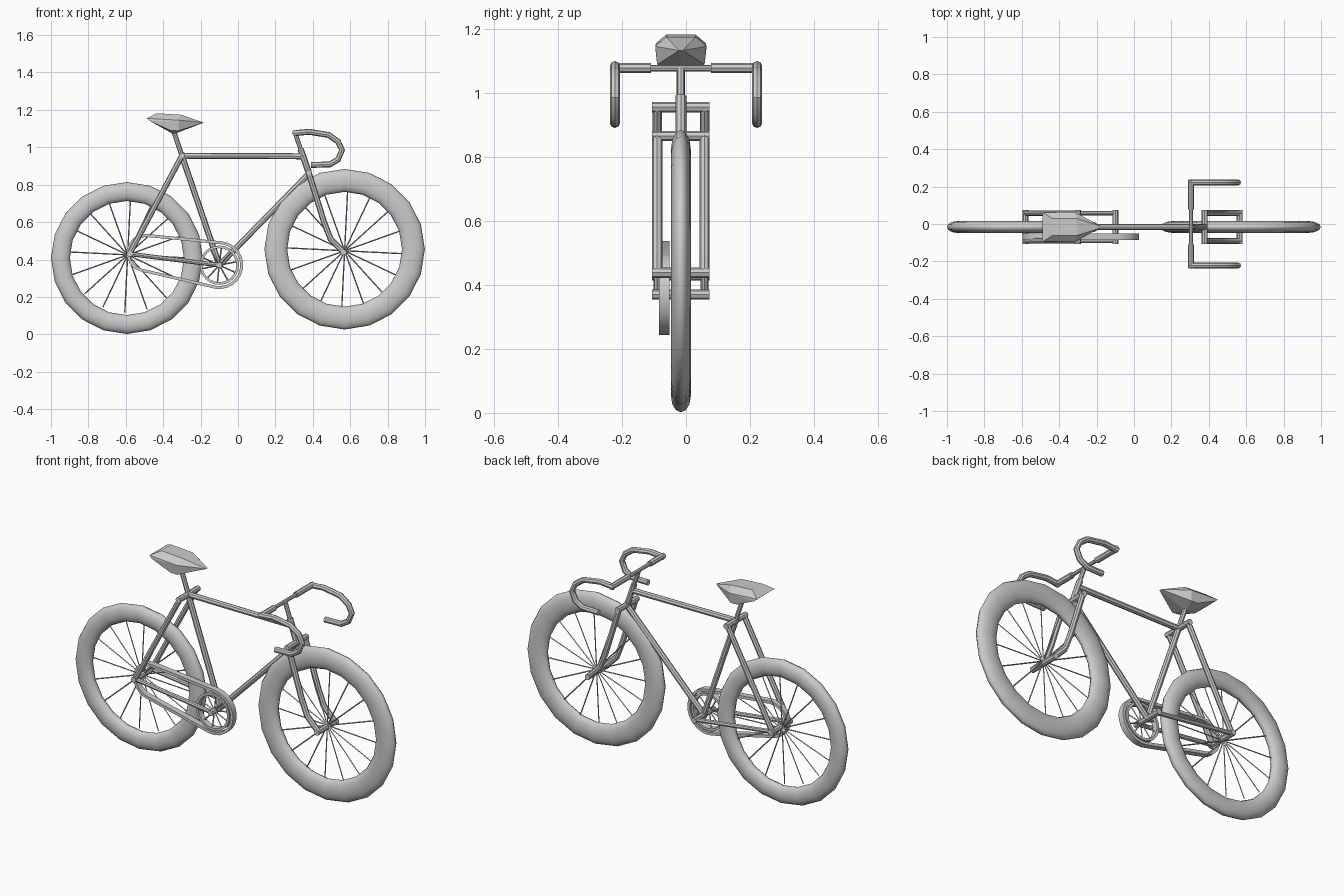
import bpy, bmesh, math
from mathutils import Vector

if "Cube" in bpy.data.objects:
    bpy.data.objects.remove(bpy.data.objects["Cube"])

CY = -0.016                      # centre plane of the frame
REAR, FRONT = (-0.594, 0.408), (0.57, 0.455)
BB, SEAT_LUG = (-0.10, 0.37), (-0.30, 0.955)
R_AXLE, F_AXLE, CROWN = (-0.58, 0.43), (0.565, 0.438), (0.378, 0.865)
SIDES = (("right", CY - 0.074), ("left", CY + 0.074))


def smooth(ob, angle=40):
    bpy.ops.object.select_all(action='DESELECT')
    ob.select_set(True)
    bpy.context.view_layer.objects.active = ob
    bpy.ops.object.shade_smooth_by_angle(angle=math.radians(angle))


def mesh_object(name, bm):
    bmesh.ops.recalc_face_normals(bm, faces=bm.faces)
    me = bpy.data.meshes.new(name)
    bm.to_mesh(me)
    bm.free()
    ob = bpy.data.objects.new(name, me)
    bpy.context.collection.objects.link(ob)
    return ob


def tube(name, paths, r, res=2):
    """Round tubes along one or more 3D point paths."""
    cu = bpy.data.curves.new(name, 'CURVE')
    cu.dimensions = '3D'
    cu.bevel_depth, cu.bevel_resolution, cu.use_fill_caps = r, res, True
    for pts in paths:
        sp = cu.splines.new('POLY')
        sp.points.add(len(pts) - 1)
        for p, co in zip(sp.points, pts):
            p.co = (*co, 1)
    ob = bpy.data.objects.new(name, cu)
    bpy.context.collection.objects.link(ob)
    bpy.ops.object.select_all(action='DESELECT')
    ob.select_set(True)
    bpy.context.view_layer.objects.active = ob
    bpy.ops.object.convert(target='MESH')
    smooth(bpy.context.object)


def at(y, *pts):
    return [(x, y, z) for x, z in pts]


def across(name, p, r=0.016, half=0.09):
    tube(name, [[(p[0], CY - half, p[1]), (p[0], CY + half, p[1])]], r)


def spokes(name, c, r0, r1, n, rad, y, phase=0):
    paths = []
    for i in range(n):
        a = phase + math.tau * i / n
        d = (math.cos(a), math.sin(a))
        paths.append(at(y, (c[0] + r0 * d[0], c[1] + r0 * d[1]),
                        (c[0] + r1 * d[0], c[1] + r1 * d[1])))
    tube(name, paths, rad, 0)


def wheel(name, c, outer, inner):
    bpy.ops.mesh.primitive_torus_add(
        major_segments=20, minor_segments=12, major_radius=(outer + inner) / 2,
        minor_radius=(outer - inner) / 2, location=(c[0], CY, c[1]),
        rotation=(math.pi / 2, 0, 0))
    ob = bpy.context.object
    ob.name = name + "_tyre"
    ob.scale.z = 0.031 / ((outer - inner) / 2)
    smooth(ob, 60)


def band(name, pts, centre_y, half, thick):
    """Closed flat strip around a loop of (x, z) points, thickened inwards."""
    n = len(pts)
    loops = []
    for off in (0, thick):
        ring = []
        for i, p in enumerate(pts):
            t = (Vector(pts[(i + 1) % n]) - Vector(pts[i - 1])).normalized()
            ring.append((p[0] - t.y * off, p[1] + t.x * off))
        loops.append(ring)
    bm = bmesh.new()
    rows = [[bm.verts.new((x, y, z)) for x, z in loops[k]]
            for k, y in ((0, centre_y - half), (0, centre_y + half),
                         (1, centre_y + half), (1, centre_y - half))]
    for k in range(4):
        a, b = rows[k], rows[(k + 1) % 4]
        for i in range(n):
            j = (i + 1) % n
            bm.faces.new((a[i], a[j], b[j], b[i]))
    smooth(mesh_object(name, bm))


def arc(c, r, a0, a1, n):
    return [(c[0] + r * math.cos(math.radians(a0 + (a1 - a0) * i / n)),
             c[1] + r * math.sin(math.radians(a0 + (a1 - a0) * i / n)))
            for i in range(n + 1)]


# wheels
wheel("rear_wheel", REAR, 0.406, 0.305)
wheel("front_wheel", FRONT, 0.429, 0.307)
spokes("rear_spokes", (-0.59, 0.425), 0.0, 0.31, 16, 0.0035, CY, -0.05)
spokes("front_spokes", (0.57, 0.447), 0.0, 0.315, 16, 0.0035, CY, -0.05)

# main frame
tube("top_tube", [at(CY, SEAT_LUG, (0.35, 0.952))], 0.016)
tube("seat_tube", [at(CY, SEAT_LUG, BB)], 0.016)
tube("down_tube", [at(CY, (0.375, 0.855), BB)], 0.016)
tube("head_tube", [at(CY, (0.335, 0.99), CROWN)], 0.017)
tube("seat_post", [at(CY, SEAT_LUG, (-0.345, 1.09))], 0.013)
tube("stem", [at(CY, (0.335, 0.99), (0.305, 1.077))], 0.012)

# cross members
for nm, p in (("seat_stay_bridge", SEAT_LUG), ("bottom_bracket", BB),
              ("rear_axle", R_AXLE), ("front_axle", F_AXLE), ("fork_crown", CROWN)):
    across(nm, p)

# paired stays and fork legs
for side, y in SIDES:
    tube(side + "_seat_stay", [at(y, SEAT_LUG, R_AXLE)], 0.015)
    tube(side + "_chain_stay", [at(y, R_AXLE, BB)], 0.012)
    tube(side + "_fork_leg",
         [at(y, CROWN, (0.46, 0.6), (0.495, 0.51), F_AXLE)], 0.016)

# handlebar with drops
BAR = (0.305, 1.077)
tube("handlebar", [[(BAR[0], -0.12, BAR[1]), (BAR[0], 0.09, BAR[1])]], 0.010)
for side, s, y0 in (("right", -1, -0.11), ("left", 1, 0.078)):
    y = s * 0.222
    tube(side + "_bar_grip", [[(BAR[0], y0, BAR[1]), (BAR[0], y + s * 0.012, BAR[1])]], 0.016)
    tube(side + "_bar_drop",
         [at(y, (0.295, 1.075), (0.38, 1.083), (0.485, 1.066), (0.535, 1.03), (0.556, 0.985),
             (0.535, 0.935), (0.49, 0.908), (0.39, 0.906))], 0.016)

# chain ring and chain
CHY = -0.068
band("chain_ring", arc(BB, 0.105, 0, 345, 23), CHY, 0.017, 0.014)
spokes("chain_ring_spokes", BB, 0.0, 0.1, 10, 0.004, CHY, 0.2)
chain = arc(BB, 0.128, -100, 83, 12) + arc((-0.495, 0.435), 0.102, 83, 257, 8)
band("chain", chain, CHY, 0.017, 0.016)

# seat: faceted hull, wide at the back and pointed at the nose
bm = bmesh.new()
half_points = [(-0.488, 0.078, 1.155), (-0.435, 0.045, 1.182), (-0.305, 0.045, 1.174),
               (-0.315, 0.08, 1.145), (-0.47, 0.08, 1.14), (-0.36, 0.074, 1.09),
               (-0.32, 0.074, 1.088), (-0.182, 0.006, 1.132)]
for x, y, z in half_points:
    bm.verts.new((x, CY + y, z))
    bm.verts.new((x, CY - y, z))
bm.verts.new((-0.345, CY, 1.07))
bmesh.ops.convex_hull(bm, input=bm.verts)
mesh_object("seat", bm)
